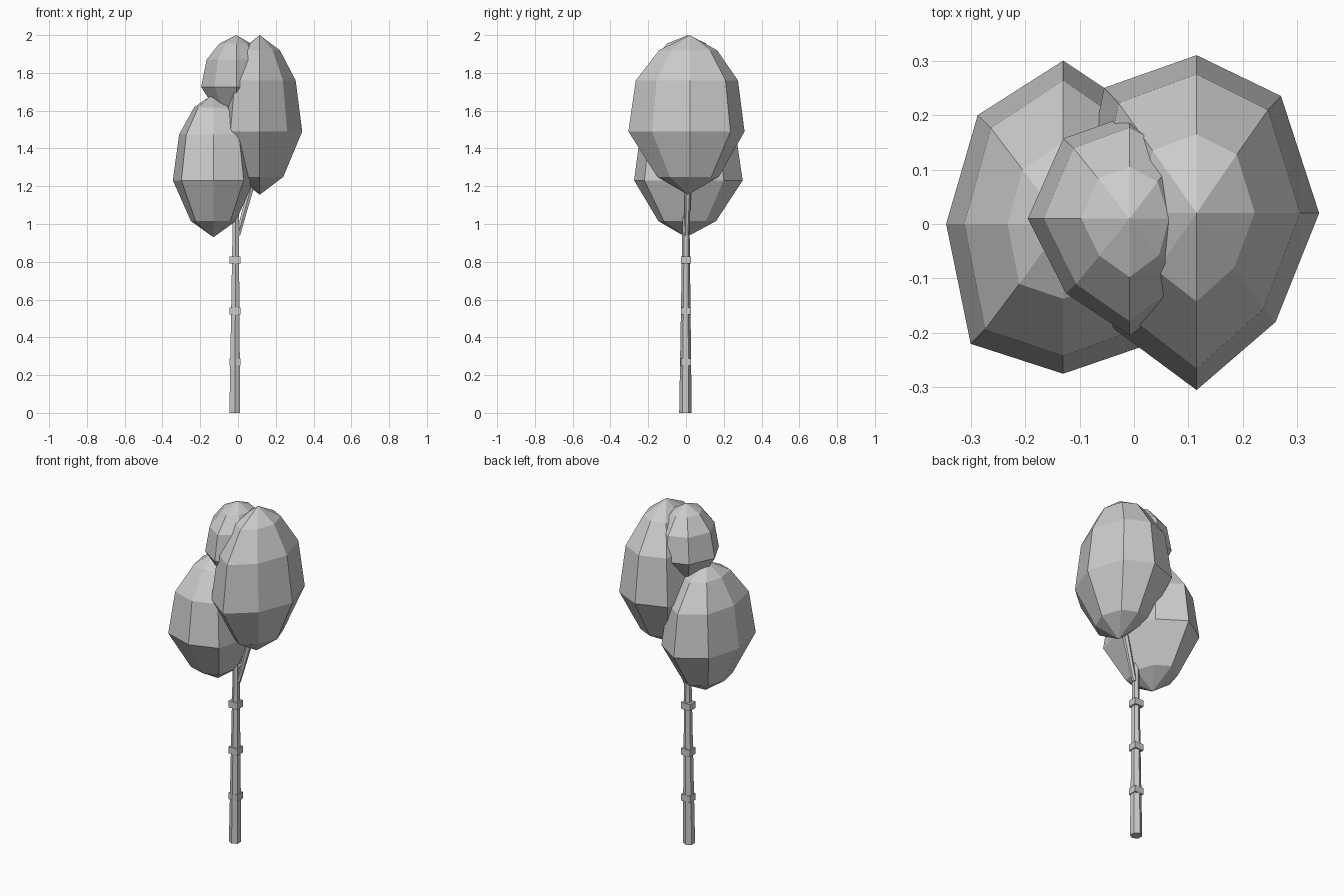
import bpy, bmesh
from mathutils import Vector
from math import pi, sin, cos

if "Cube" in bpy.data.objects:
    bpy.data.objects.remove(bpy.data.objects["Cube"])


def finish(name, bm):
    bmesh.ops.recalc_face_normals(bm, faces=bm.faces)
    me = bpy.data.meshes.new(name)
    bm.to_mesh(me)
    bm.free()
    ob = bpy.data.objects.new(name, me)
    bpy.context.collection.objects.link(ob)
    return ob


def leaf_clump(name, centre, top, bottom, outline):
    """Egg-shaped low-poly crown: scaled copies of an 8-point outline."""
    c = Vector(centre)
    h = top - bottom
    # drop from the top, x scale, y scale
    profile = [(0.095, 0.475, 0.5), (0.284, 0.845, 0.88),
               (0.604, 1, 1), (0.888, 0.555, 0.53)]
    bm = bmesh.new()
    tip = bm.verts.new((c.x, c.y, top))
    base = bm.verts.new((c.x, c.y * 0.5, bottom))
    rings = [[bm.verts.new((c.x + (x - c.x) * sx, c.y + (y - c.y) * sy, top - t * h))
              for x, y in outline] for t, sx, sy in profile]
    n = len(outline)
    for i in range(n):
        j = (i + 1) % n
        bm.faces.new((tip, rings[0][i], rings[0][j]))
        for a, b in zip(rings, rings[1:]):
            bm.faces.new((a[i], b[i], b[j], a[j]))
        bm.faces.new((base, rings[-1][j], rings[-1][i]))
    return finish(name, bm)


def stem(name, stations, sides=6):
    """Tapered hexagonal stem through (x, y, z, radius) stations."""
    bm = bmesh.new()
    rings = []
    for x, y, z, r in stations:
        rings.append([bm.verts.new((x + r * cos(pi / 2 + 2 * pi * k / sides),
                                    y + r * sin(pi / 2 + 2 * pi * k / sides), z))
                      for k in range(sides)])
    for a, b in zip(rings, rings[1:]):
        for i in range(sides):
            j = (i + 1) % sides
            bm.faces.new((a[i], a[j], b[j], b[i]))
    bm.faces.new(rings[0])
    bm.faces.new(rings[-1])
    return finish(name, bm)


# Trunk and side branch
stem("trunk", [(-0.017, -0.003, 0, 0.033), (-0.012, 0, 1.0, 0.019), (-0.01, 0, 1.65, 0.013)])
stem("branch", [(0.0, 0.003, 0.94, 0.013), (0.065, 0.01, 1.18, 0.018), (0.1, 0.012, 1.35, 0.013)])

# Square bands around the trunk
for i in range(3):
    bm = bmesh.new()
    bmesh.ops.create_cube(bm, size=1)
    bmesh.ops.scale(bm, vec=(0.058, 0.053, 0.038), verts=bm.verts)
    bmesh.ops.translate(bm, vec=(-0.015, 0, 0.27 * (i + 1)), verts=bm.verts)
    finish(f"trunk_band_{i + 1}", bm)

# Leaf clumps
leaf_clump("right_leaves", (0.115, 0.02, 0), 2.0, 1.155,
           [(0.34, 0.02), (0.27, 0.235), (0.115, 0.31), (-0.055, 0.25),
            (-0.1, 0.02), (-0.04, -0.19), (0.115, -0.305), (0.26, -0.18)])
leaf_clump("left_leaves", (-0.13, 0, 0), 1.69, 0.93,
           [(0.085, 0), (0.02, 0.2), (-0.13, 0.3), (-0.287, 0.2),
            (-0.345, 0), (-0.3, -0.22), (-0.13, -0.275), (0.03, -0.22)])
leaf_clump("top_leaves", (-0.008, 0.01, 0), 2.0, 1.545,
           [(0.145, 0.01), (0.1, 0.145), (-0.008, 0.2), (-0.13, 0.157),
            (-0.195, 0.01), (-0.125, -0.127), (-0.008, -0.205), (0.105, -0.125)])
